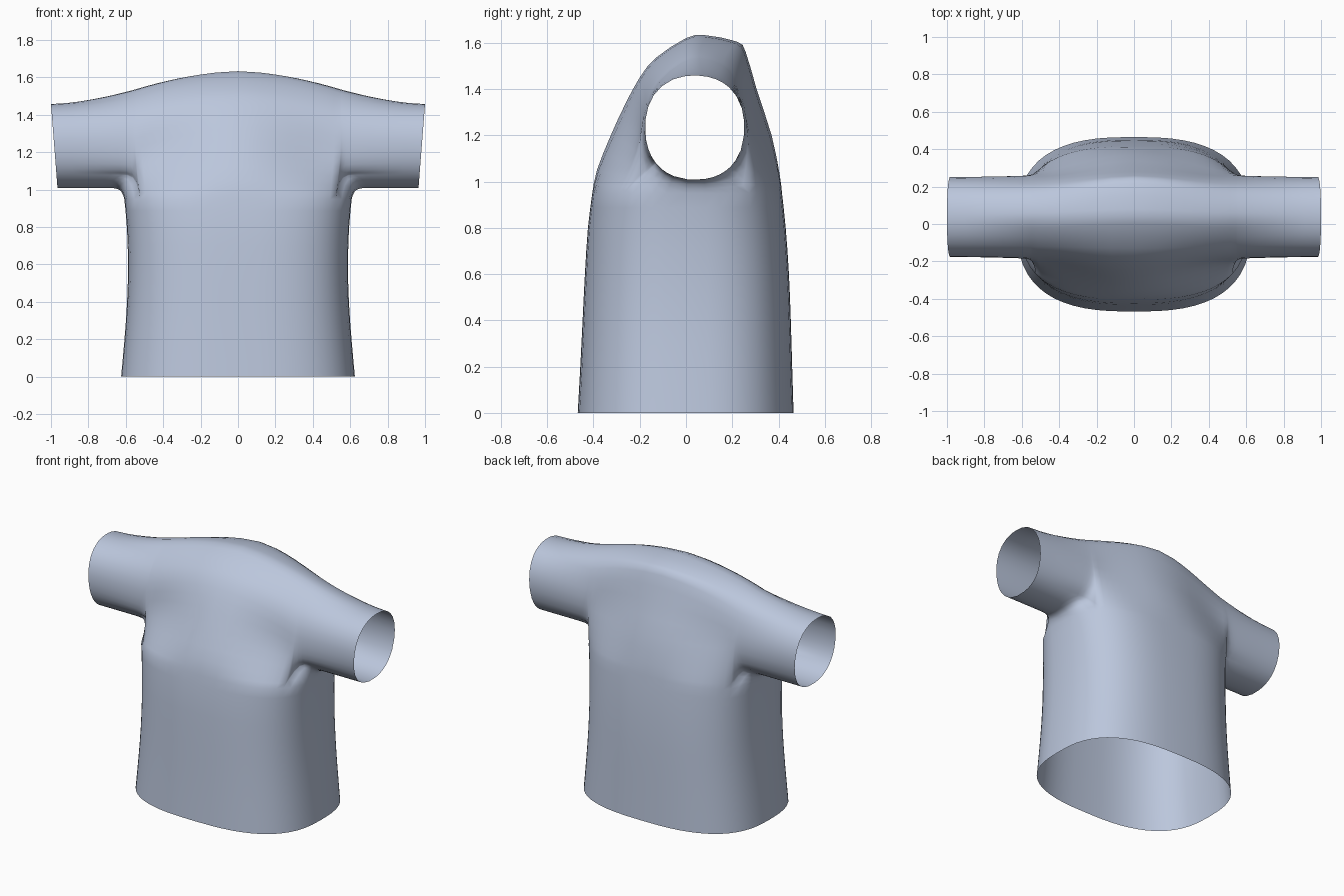
import bpy, bmesh, math

if "Cube" in bpy.data.objects:
    bpy.data.objects.remove(bpy.data.objects["Cube"])

F, S = 18, 10          # columns across front/back, columns around each side
EXP = 2.7              # roundness of the torso cross-section
ARM_Z = 0.95           # height where torso splits into sleeves and shoulders


def spline(pts, sub):
    """Smooth curve through pts with sub steps per span."""
    out = []
    for i in range(len(pts) - 1):
        a, b, c, d = (pts[max(i - 1, 0)], pts[i], pts[i + 1],
                      pts[min(i + 2, len(pts) - 1)])
        for n in range(sub):
            t = n / sub
            out.append(tuple(
                0.5 * (2 * q + (r - p) * t + (2 * p - 5 * q + 4 * r - s) * t * t
                       + (3 * q - p - 3 * r + s) * t ** 3)
                for p, q, r, s in zip(a, b, c, d)))
    return out + [tuple(pts[-1])]


def spow(v, p):
    return math.copysign(abs(v) ** p, v)


def span(a, b, n):
    return [math.radians(a + (b - a) * i / n) for i in range(n)]


# Torso outline: height, half width, front depth, back depth
levels = spline([(0, .625, .468, .465), (.2, .607, .457, .459), (.4, .593, .447, .453),
                 (.6, .588, .437, .445), (.8, .594, .424, .431), (ARM_Z, .608, .405, .415)], 2)
# Shoulder arches (y, z), front to back: at the centre and at the sleeve seam
centre = spline([(-.405, ARM_Z), (-.385, 1.05), (-.325, 1.2), (-.265, 1.33), (-.2, 1.45),
                 (-.13, 1.535), (0, 1.62), (.08, 1.633), (.22, 1.605), (.258, 1.56),
                 (.305, 1.4), (.37, 1.2), (.405, 1.03), (.415, ARM_Z)], 2)
seam = spline([(-.268, ARM_Z), (-.235, 1.02), (-.208, 1.12), (-.193, 1.22), (-.172, 1.33),
               (-.12, 1.43), (-.02, 1.515), (.06, 1.537), (.16, 1.505), (.215, 1.44),
               (.252, 1.32), (.267, 1.2), (.275, 1.04), (.275, ARM_Z)], 2)
K = len(centre) - 1

bm = bmesh.new()
angles = (span(-145, -35, F) + span(-35, 35, S) + span(35, 145, F) + span(145, 215, S))
N = len(angles)


def bridge(a, b, closed):
    n = len(a)
    for i in range(n if closed else n - 1):
        j = (i + 1) % n
        bm.faces.new((a[i], a[j], b[j], b[i]))


# Torso rings
rings = []
for z, w, df, db in levels:
    ring = []
    for a in angles:
        c, s = math.cos(a), math.sin(a)
        depth = df if s < 0 else db
        ring.append(bm.verts.new((w * spow(c, 2 / EXP), depth * spow(s, 2 / EXP), z)))
    rings.append(ring)
for lo, hi in zip(rings, rings[1:]):
    bridge(lo, hi, True)
top = rings[-1]

# Chest, shoulders and upper back: one arch per column
x_seam = top[F].co.x
arches = []
for j in range(F + 1):
    front, back = top[j], top[F + S + F - j]
    r = min(abs(front.co.x) / x_seam, 1)
    w_ring = (top[F // 2].co.y - front.co.y) / (top[F // 2].co.y - top[F].co.y)
    w_soft = r * r * (3 - 2 * r)
    wz = r ** 1.7
    col = [front]
    for k in range(1, K):
        (cy, cz), (sy, sz) = centre[k], seam[k]
        h = min(max((cz - ARM_Z) / 0.35, 0), 1)
        wy = w_ring + (w_soft - w_ring) * h
        col.append(bm.verts.new((front.co.x * (1 + .04 * h),
                                 cy + (sy - cy) * wy, cz + (sz - cz) * wz)))
    arches.append(col + [back])
for a, b in zip(arches, arches[1:]):
    bridge(a, b, False)


# Sleeves: start at the seam loop, end in a rounded open cuff
def sleeve(loop, side):
    cy, cz, ry, rz = .038, 1.233, .214, .225
    ends, base = [], [v.co.copy() for v in loop]
    for p in base:
        u, v = (p.y - cy) / ry, (p.z - cz) / rz
        m = (abs(u) ** 2.25 + abs(v) ** 2.25) ** (1 / 2.25)
        z = cz + v / m * rz
        ends.append((side * (.965 + .035 * (z - 1.008) / .45), cy + u / m * ry, z))
    prev = loop
    for s in (.015, .04, .08, .14, .22, .35, .5, .65, .8, 1):
        new = []
        for p, e in zip(base, ends):
            f = min(max((p.z - 1.0) / .4, 0), 1)
            g = (1 - math.exp(-s / .04)) * (1 - f) + (1 - (1 - s) ** 1.6) * f
            new.append(bm.verts.new((p.x + (e[0] - p.x) * s,
                                     p.y + (e[1] - p.y) * g, p.z + (e[2] - p.z) * g)))
        bridge(prev, new, True)
        prev = new


sleeve(arches[F] + [top[i] for i in range(F + S - 1, F, -1)], 1)
sleeve(arches[0] + [top[i] for i in range(2 * F + S + 1, N)], -1)

bmesh.ops.recalc_face_normals(bm, faces=bm.faces[:])
for f in bm.faces:
    f.smooth = True
mesh = bpy.data.meshes.new("shirt")
bm.to_mesh(mesh)
bm.free()

# Cloth colour
cloth = bpy.data.materials.new("pale_blue_grey")
cloth.diffuse_color = (0.50, 0.57, 0.72, 1)
cloth.use_nodes = True
cloth.node_tree.nodes["Principled BSDF"].inputs["Base Color"].default_value = cloth.diffuse_color
mesh.materials.append(cloth)
shirt = bpy.data.objects.new("shirt", mesh)
bpy.context.collection.objects.link(shirt)
